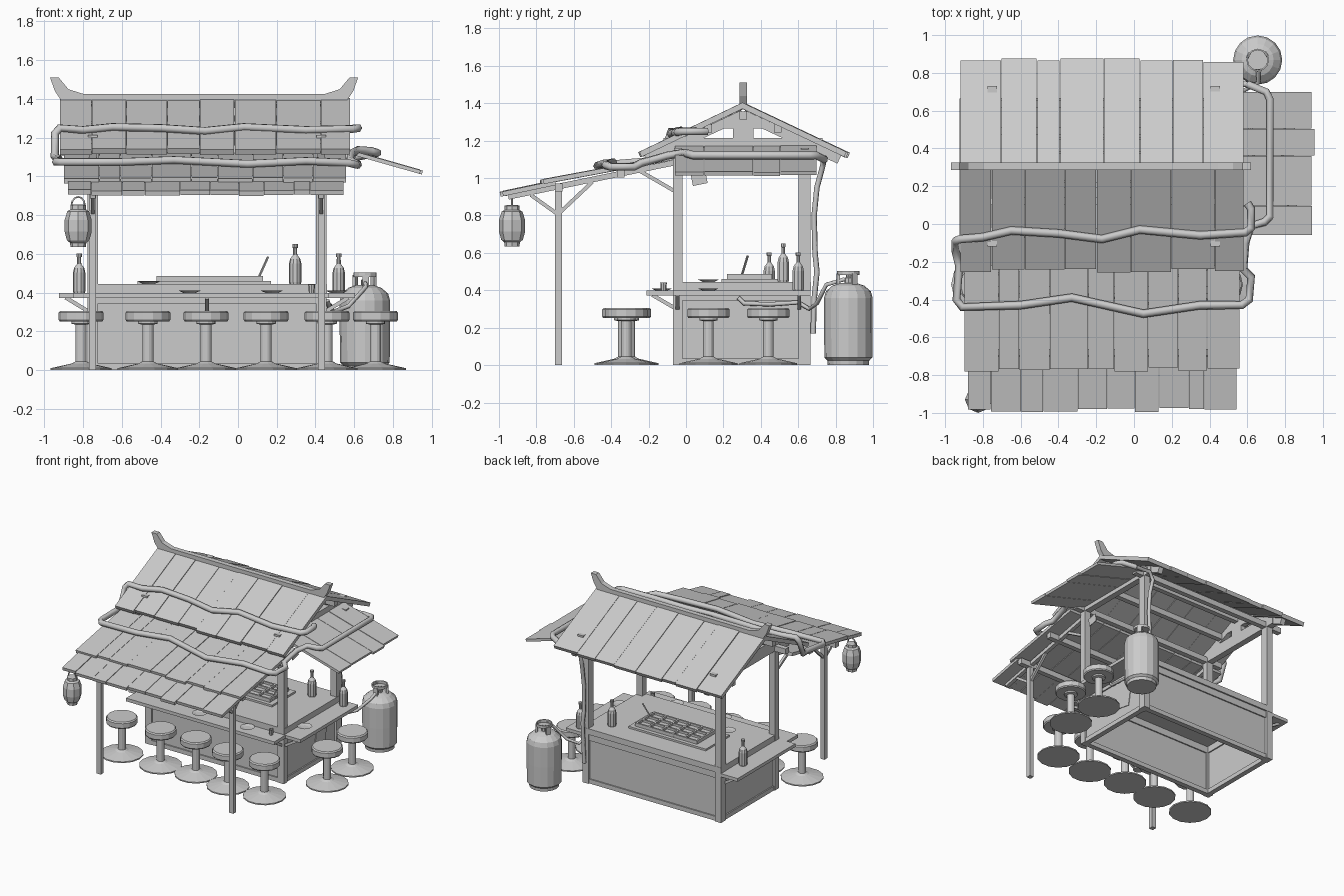
import bpy, bmesh, math, random
from mathutils import Vector, Matrix

random.seed(4)
cube = bpy.data.objects.get("Cube")
if cube:
    bpy.data.objects.remove(cube, do_unlink=True)

grey = bpy.data.materials.new("plain_grey")
grey.use_nodes = True
grey.diffuse_color = (0.6, 0.6, 0.6, 1)
grey.node_tree.nodes["Principled BSDF"].inputs["Base Color"].default_value = (0.6, 0.6, 0.6, 1)


def finish(name, bm):
    bmesh.ops.recalc_face_normals(bm, faces=bm.faces)
    mesh = bpy.data.meshes.new(name)
    bm.to_mesh(mesh)
    bm.free()
    mesh.materials.append(grey)
    obj = bpy.data.objects.new(name, mesh)
    bpy.context.collection.objects.link(obj)
    return obj


def add_box(bm, matrix):
    bmesh.ops.create_cube(bm, size=1, matrix=matrix)


def box(name, x, y, z, tilt=0, axis='X'):
    """Box from (min, max) ranges, optionally tilted about its centre."""
    bm = bmesh.new()
    mid = Vector([(a + b) / 2 for a, b in (x, y, z)])
    size = Matrix.Diagonal((x[1] - x[0], y[1] - y[0], z[1] - z[0], 1))
    add_box(bm, Matrix.Translation(mid) @ Matrix.Rotation(tilt, 4, axis) @ size)
    return finish(name, bm)


def beam(name, start, end, w, h):
    """Square timber between two points."""
    a, b = Vector(start), Vector(end)
    d = (b - a).normalized()
    side = d.cross(Vector((0, 0, 1))).normalized()
    up = side.cross(d)
    rot = Matrix((side, d, up)).transposed().to_4x4()
    bm = bmesh.new()
    add_box(bm, Matrix.Translation((a + b) / 2) @ rot @ Matrix.Diagonal((w, (b - a).length, h, 1)))
    return finish(name, bm)


def lathe(name, profile, sides, loc):
    """Spin (radius, height) points about a vertical axis."""
    bm = bmesh.new()
    rings = []
    for r, z in profile:
        rings.append([bm.verts.new((loc[0] + r * math.cos(math.tau * i / sides),
                                    loc[1] + r * math.sin(math.tau * i / sides),
                                    loc[2] + z)) for i in range(sides)])
    for low, high in zip(rings, rings[1:]):
        for i in range(sides):
            j = (i + 1) % sides
            bm.faces.new((low[i], low[j], high[j], high[i]))
    bm.faces.new(rings[0])
    bm.faces.new(rings[-1])
    return finish(name, bm)


def pipe(name, points, radius):
    curve = bpy.data.curves.new(name, 'CURVE')
    curve.dimensions = '3D'
    curve.bevel_depth = radius
    curve.bevel_resolution = 1
    curve.use_fill_caps = True
    spline = curve.splines.new('POLY')
    spline.points.add(len(points) - 1)
    for p, co in zip(spline.points, points):
        p.co = (*co, 1)
    curve.materials.append(grey)
    obj = bpy.data.objects.new(name, curve)
    bpy.context.collection.objects.link(obj)


def planks(name, a, b, down, count, t):
    """Row of uneven boards hung from the top edge a-b."""
    a, b, down = Vector(a), Vector(b), Vector(down)
    along, slope = (b - a).normalized(), down.normalized()
    normal = along.cross(slope)
    if normal.z < 0:
        normal = -normal
    rot = Matrix((along, slope, normal)).transposed().to_4x4()
    cuts = [0] + [(i + random.uniform(-.22, .22)) / count for i in range(1, count)] + [1]
    bm = bmesh.new()
    for s, e in zip(cuts, cuts[1:]):
        length = down.length + random.uniform(-.012, .012)
        lift = random.uniform(0, .006)
        mid = a.lerp(b, (s + e) / 2) + slope * length / 2 + normal * (lift - t / 2)
        add_box(bm, Matrix.Translation(mid) @ rot
                @ Matrix.Diagonal(((e - s) * (b - a).length - .003, length, t, 1)))
    return finish(name, bm)


L, R, F, B = -.75, .43, -.045, .635     # post lines

# Roof boards
planks("front_roof", (-.92, .305, 1.4), (.58, .305, 1.4), (0, -.55, -.262), 8, .03)
planks("back_roof", (-.92, .305, 1.4), (.58, .305, 1.4), (0, .56, -.265), 8, .03)
planks("upper_canopy", (-.9, -.07, 1.12), (.56, -.07, 1.12), (0, -.7, -.13), 9, .025)
planks("lower_canopy", (-.88, -.7, .985), (.545, -.7, .985), (0, -.285, -.06), 10, .025)
planks("side_awning", (.44, -.06, 1.175), (.44, .7, 1.175), (.51, 0, -.145), 4, .02)

# Ridge cap with upswept ends
half = [(.62, 1.425), (.7, 1.45), (.75, 1.51), (.795, 1.51), (.77, 1.44), (.73, 1.38)]
outline = half + [(-x, z) for x, z in reversed(half)]
bm = bmesh.new()
cap = bm.faces.new([bm.verts.new((x - .175, .285, z)) for x, z in outline])
ext = bmesh.ops.extrude_face_region(bm, geom=[cap])
bmesh.ops.translate(bm, vec=(0, .04, 0), verts=[v for v in ext["geom"] if isinstance(v, bmesh.types.BMVert)])
finish("ridge_cap", bm)

# Frame timbers, gables and braces for each end
for side, x, out in (("left", R, 1), ("right", L, -1)):
    box(side + "_front_post", (x - .027, x + .027), (F - .025, F + .025), (0, 1.15))
    box(side + "_back_post", (x - .027, x + .027), (B - .033, B + .03), (0, 1.15))
    box(side + "_canopy_post", (x - .018, x + .018), (-.7, -.663), (0, .97))
    box(side + "_tie_beam", (x - .025, x + .025), (-.12, .73), (1.12, 1.215))
    box(side + "_king_post", (x - .02, x + .02), (.25, .36), (1.2, 1.34))
    box(side + "_collar", (x - .02, x + .02), (.18, .43), (1.265, 1.3))
    for end, y in (("front", -.21), ("back", .82)):
        beam(side + "_" + end + "_rafter", (x, .305, 1.34), (x, y, 1.1), .04, .05)
    beam(side + "_canopy_rafter", (x, -.05, 1.085), (x, -.95, .9), .03, .03)
    beam(side + "_brace_out", (x, -.69, .81), (x, -.83, .91), .02, .02)
    beam(side + "_brace_in", (x, -.67, .82), (x, -.5, .98), .02, .02)
    beam(side + "_brace_post", (x, -.06, .93), (x, -.25, 1.04), .02, .02)
    # Side counter panel, rails, shelf and shelf brackets
    box(side + "_panel", (x - .01, x + .01), (F, B), (0, .4))
    for z in ((0, .035), (.345, .4)):
        box(side + "_rail", (x - .02, x + .02), (F, B), z)
    x1, x2 = sorted((x + out * .02, x + out * .175))
    box(side + "_shelf", (x1, x2), (-.07, .665), (.372, .398))
    for y in (F, B - .03):
        beam(side + "_shelf_bracket", (x + out * .025, y, .305), (x + out * .14, y, .375), .02, .02)

# Long beams and purlins
for name, y, z in (("front_plate", F, 1.14), ("back_plate", B, 1.14), ("ridge_beam", .305, 1.335),
                   ("front_purlin", .12, 1.265), ("back_purlin", .49, 1.265),
                   ("canopy_beam", -.681, .95), ("canopy_mid_beam", -.35, 1.025)):
    box(name, (-.87, .53), (y - .02, y + .02), (z - .022, z + .022))

# Counter
for name, y in (("front", F), ("back", B)):
    box(name + "_panel", (L, R), (y - .01, y + .01), (0, .4))
    for z in ((0, .035), (.345, .4)):
        box(name + "_rail", (L, R), (y - .02, y + .02), z)
box("counter_top", (-.775, .46), (-.07, .667), (.398, .445))
box("front_shelf", (-.85, .47), (-.21, -.06), (.372, .398))
for x in (L, -.16, R):
    beam("front_shelf_bracket", (x, -.06, .305), (x, -.18, .375), .02, .02)

# Grill with a grid of bars
box("grill_tray", (-.52, .17), (.19, .49), (.445, .46))
box("grill_bed", (-.42, .13), (.22, .46), (.46, .47))
for i in range(6):
    x = -.413 + i * .107
    box("grill_bar_short", (x - .007, x + .007), (.22, .46), (.47, .487))
for i in range(4):
    y = .227 + i * .0753
    box("grill_bar_long", (-.42, .13), (y - .007, y + .007), (.47, .487))
beam("tongs", (.11, .3, .485), (.155, .33, .585), .01, .008)

# Bottles, dishes and cup
bottle = [(.03, 0), (.032, .01), (.032, .105), (.026, .13), (.011, .15), (.01, .185), (.014, .187), (.014, .205)]
for loc in ((-.82, .445, .398), (.295, .52, .445), (.52, .6, .398)):
    lathe("bottle", bottle, 10, loc)
for loc in ((-.25, -.13, .398), (.175, -.13, .398), (-.46, .12, .445), (.51, .12, .398)):
    lathe("dish", [(.03, 0), (.056, .012), (.05, .012), (.028, .006)], 12, loc)
lathe("cup", [(.014, 0), (.018, .045), (.015, .045), (.012, .01)], 8, (.38, -.12, .398))

# Paper notes
box("side_note", (.441, .446), (.35, .48), (.11, .25), -.17)
box("hanging_note", (.456, .461), (.03, .11), (.965, 1.03), .2)

# Stools
stool = [(.158, 0), (.158, .01), (.05, .034), (.029, .045), (.029, .235), (.05, .24), (.05, .252),
         (.11, .252), (.116, .26), (.116, .297), (.108, .306)]
for x, y in ((-.81, -.32), (-.465, -.32), (-.165, -.3), (.145, -.335), (.46, -.32), (.71, .12), (.71, .44)):
    lathe("stool", stool, 14, (x, y, 0))

# Lantern
lathe("lantern", [(.04, 0), (.042, .022), (.058, .035), (.07, .08), (.07, .14), (.056, .185),
                  (.04, .195), (.04, .217), (.03, .22)], 8, (-.825, -.93, .635))
pipe("lantern_hook", [(-.825 + .035 * math.cos(a), -.93, .85 + .045 * math.sin(a))
                      for a in [math.pi * i / 6 for i in range(7)]], .005)

# Gas bottle with valve and guard collar
lathe("gas_bottle", [(.11, 0), (.112, .025), (.128, .04), (.13, .2), (.13, .36), (.12, .395), (.085, .425),
                     (.04, .44)], 16, (.655, .868, 0))
lathe("gas_valve", [(.02, 0), (.02, .03), (.012, .035), (.012, .05)], 8, (.655, .868, .435))
lathe("gas_collar", [(.06, 0), (.06, .022), (.052, .022), (.052, 0), (.06, 0)], 12, (.655, .868, .482))
for i in range(3):
    a = math.tau * i / 3 + .6
    x, y = .655 + .055 * math.cos(a), .868 + .055 * math.sin(a)
    box("collar_leg", (x - .016, x + .016), (y - .008, y + .008), (.42, .49), a + math.pi / 2, 'Z')

# Roof pipework
pipe("roof_pipe", [(.6, .11, 1.25), (.62, .08, 1.25), (.62, -.02, 1.25), (.59, -.045, 1.245),
                   (.35, -.06, 1.24), (.03, -.03, 1.255), (-.17, -.08, 1.235), (-.4, -.05, 1.25),
                   (-.65, -.035, 1.255), (-.8, -.07, 1.24), (-.92, -.08, 1.25), (-.945, -.09, 1.22),
                   (-.945, -.14, 1.1), (-.925, -.22, 1.09), (-.94, -.4, 1.075), (-.91, -.44, 1.075),
                   (-.6, -.43, 1.075), (-.33, -.39, 1.085), (.05, -.475, 1.065), (.35, -.43, 1.08),
                   (.57, -.43, 1.07), (.61, -.4, 1.06), (.62, -.28, 1.06), (.58, -.24, 1.08),
                   (.59, -.1, 1.12), (.62, -.01, 1.135), (.69, .01, 1.13), (.72, .04, 1.122),
                   (.72, .66, 1.122), (.7, .7, 1.12), (.6, .74, 1.1)], .022)
pipe("drop_pipe", [(.6, .74, 1.1), (.47, .74, 1.11), (.43, .73, 1.06), (.435, .7, .95), (.43, .685, .8),
                   (.425, .69, .6), (.43, .7, .5), (.435, .685, .35), (.43, .68, .17)], .015)
pipe("gas_hose", [(.655, .85, .46), (.66, .75, .43), (.57, .7, .33), (.49, .66, .3), (.475, .6, .335),
                  (.47, .45, .325), (.47, .31, .33), (.46, .28, .36)], .012)
